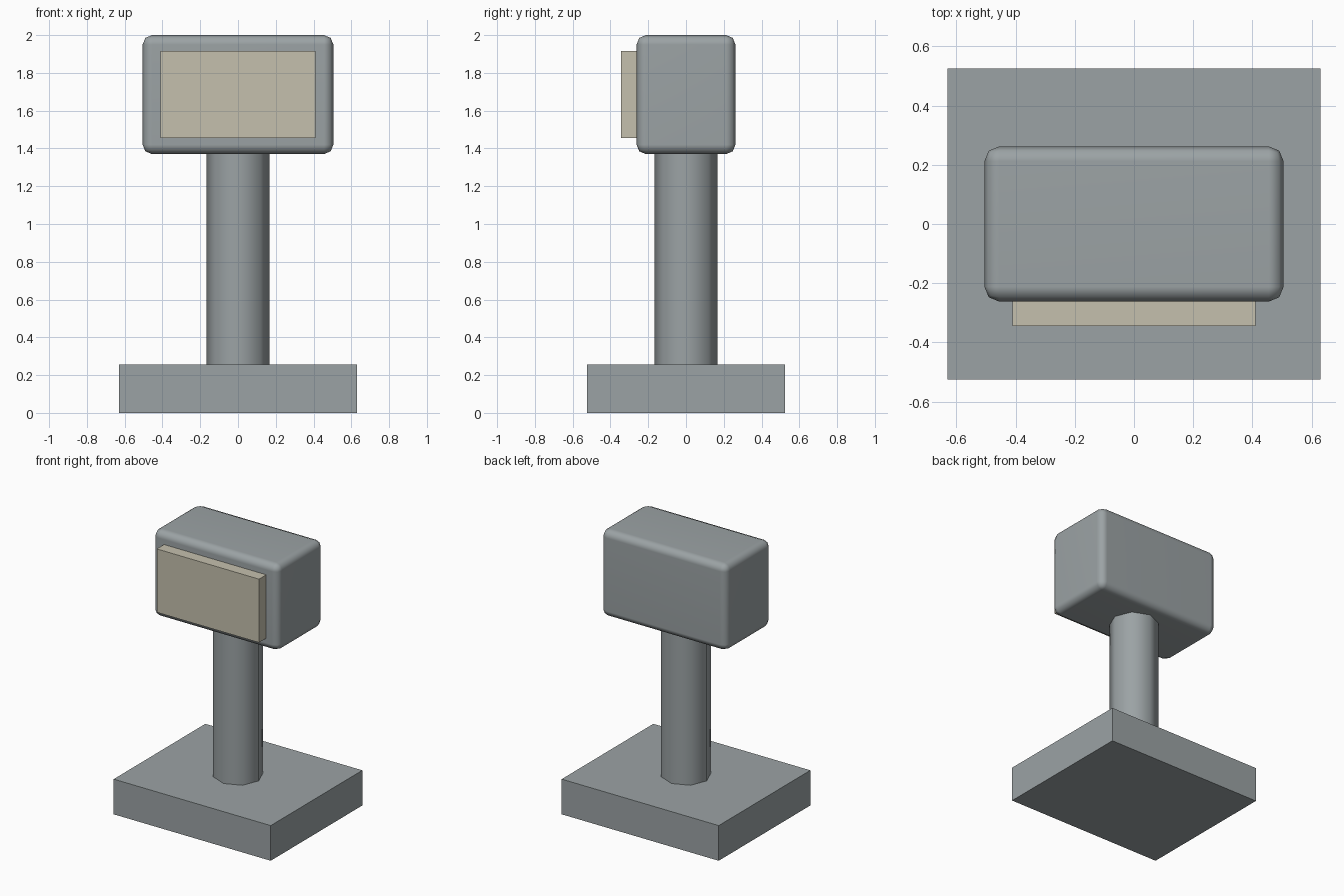
import bpy
import math

default = bpy.data.objects.get("Cube")
if default:
    bpy.data.objects.remove(default, do_unlink=True)


def make_material(name, rgb):
    mat = bpy.data.materials.new(name)
    mat.use_nodes = True
    colour = (*rgb, 1.0)
    mat.diffuse_color = colour
    mat.node_tree.nodes["Principled BSDF"].inputs["Base Color"].default_value = colour
    return mat


def make_box(name, low, high, mat):
    """Box spanning two opposite corners."""
    centre = [(a + b) / 2 for a, b in zip(low, high)]
    bpy.ops.mesh.primitive_cube_add(size=1, location=centre)
    obj = bpy.context.object
    obj.name = name
    obj.scale = [b - a for a, b in zip(low, high)]
    bpy.ops.object.transform_apply(location=False, rotation=False, scale=True)
    obj.data.materials.append(mat)
    return obj


grey = make_material("cool grey", (0.33, 0.365, 0.375))
cream = make_material("pale cream", (0.56, 0.53, 0.42))

# Square-edged foot
make_box("base", (-0.63, -0.525, 0), (0.63, 0.525, 0.255), grey)

# Eight-sided post, smooth round the sides
bpy.ops.mesh.primitive_cylinder_add(vertices=8, radius=0.167, depth=1.16,
                                    location=(0, 0, 0.82))
post = bpy.context.object
post.name = "post"
post.data.materials.append(grey)
bpy.ops.object.shade_smooth_by_angle(angle=math.radians(50))

# Rounded head
head = make_box("head", (-0.505, -0.262, 1.37), (0.505, 0.262, 2.0), grey)
bpy.ops.object.shade_smooth()
bevel = head.modifiers.new("rounded edges", 'BEVEL')
bevel.width = 0.05
bevel.segments = 2
head.modifiers.new("flat sides", 'WEIGHTED_NORMAL')

# Raised panel on the front of the head
make_box("front_panel", (-0.41, -0.345, 1.455), (0.41, -0.22, 1.915), cream)
